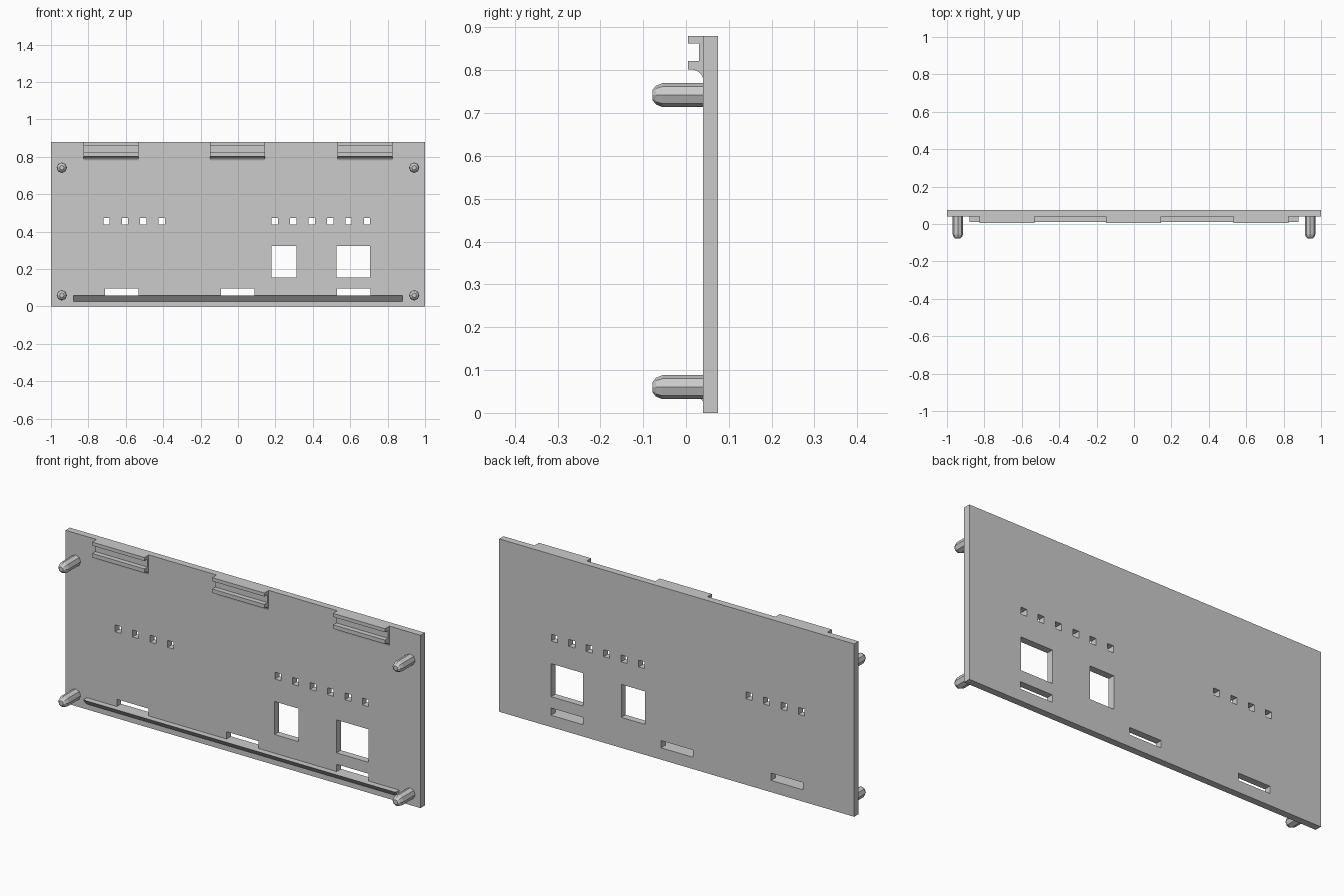
import bpy, bmesh, math
from mathutils import Matrix, Vector

if "Cube" in bpy.data.objects:
    bpy.data.objects.remove(bpy.data.objects["Cube"], do_unlink=True)

grey = bpy.data.materials.new("light_grey_plastic")
grey.use_nodes = True
grey.diffuse_color = (0.6, 0.6, 0.6, 1)
grey.node_tree.nodes["Principled BSDF"].inputs["Base Color"].default_value = (0.6, 0.6, 0.6, 1)


def finish(name, bm):
    bmesh.ops.recalc_face_normals(bm, faces=bm.faces)
    mesh = bpy.data.meshes.new(name)
    bm.to_mesh(mesh)
    bm.free()
    mesh.materials.append(grey)
    obj = bpy.data.objects.new(name, mesh)
    bpy.context.collection.objects.link(obj)
    return obj


def add_box(bm, x0, x1, y0, y1, z0, z1):
    centre = Vector((x0 + x1, y0 + y1, z0 + z1)) / 2
    size = Matrix.Diagonal((x1 - x0, y1 - y0, z1 - z0, 1))
    bmesh.ops.create_cube(bm, size=1, matrix=Matrix.Translation(centre) @ size)


def extrude_profile(name, profile, x0, x1):
    """Extrude a (y, z) outline along x."""
    bm = bmesh.new()
    face = bm.faces.new([bm.verts.new((x0, y, z)) for y, z in profile])
    moved = bmesh.ops.extrude_face_region(bm, geom=[face])["geom"]
    bmesh.ops.translate(bm, vec=(x1 - x0, 0, 0),
                        verts=[v for v in moved if isinstance(v, bmesh.types.BMVert)])
    return finish(name, bm)


FRONT, BACK, HEIGHT = 0.04, 0.075, 0.88

# Panel
bm = bmesh.new()
add_box(bm, -1, 1, FRONT, BACK, 0, HEIGHT)
panel = finish("panel", bm)

# Openings: small lamp holes, two windows, three latch slots
openings = [(0.178, 0.312, 0.155, 0.323), (0.527, 0.707, 0.155, 0.323)]
openings += [(x - 0.09, x + 0.09, 0.06, 0.097) for x in (-0.621, -0.002, 0.618)]
lamp_x = [-0.703 + 0.0985 * i for i in range(4)] + [0.197 + 0.0985 * i for i in range(6)]
openings += [(x - 0.017, x + 0.017, 0.438, 0.473) for x in lamp_x]
bm = bmesh.new()
for x0, x1, z0, z1 in openings:
    add_box(bm, x0, x1, FRONT - 0.1, BACK + 0.1, z0, z1)
cutter = finish("opening_cutter", bm)
cutter.hide_render = True
cut = panel.modifiers.new("openings", "BOOLEAN")
cut.operation = "DIFFERENCE"
cut.solver = "EXACT"
cut.object = cutter
bpy.context.view_layer.objects.active = panel
bpy.ops.object.modifier_apply(modifier=cut.name)
bpy.data.objects.remove(cutter, do_unlink=True)

# Wedge-shaped bottom rail
extrude_profile("bottom_rail", [(FRONT, 0.027), (FRONT, 0.06), (0.01, 0.06)], -0.88, 0.88)

# Grooved top clips with a fillet underneath
clip = [(FRONT, HEIGHT), (0.005, HEIGHT), (0.005, 0.862), (0.03, 0.862),
        (0.03, 0.822), (0.005, 0.822), (0.005, 0.802)]
for i in range(7):
    a = math.radians(90 - 15 * i)
    clip.append((0.01 + 0.03 * math.cos(a), 0.777 + 0.025 * math.sin(a)))
for side, x in (("right", -0.678), ("middle", -0.002), ("left", 0.678)):
    extrude_profile(f"top_clip_{side}", clip, x - 0.147, x + 0.147)

# Round-nosed eight-sided corner pegs
SIDES = 8
rings = [(FRONT, 0.028), (-0.055, 0.028), (-0.07, 0.022), (-0.078, 0.012)]
for side, x in (("right", -0.942), ("left", 0.942)):
    for level, z in (("lower", 0.06), ("upper", 0.742)):
        bm = bmesh.new()
        loops = []
        for y, r in rings:
            angles = [math.tau * k / SIDES for k in range(SIDES)]
            loops.append([bm.verts.new((x + r * math.cos(a), y, z + r * math.sin(a)))
                          for a in angles])
        for low, high in zip(loops, loops[1:]):
            for k in range(SIDES):
                n = (k + 1) % SIDES
                bm.faces.new((low[k], low[n], high[n], high[k]))
        bm.faces.new(loops[0])
        bm.faces.new(loops[-1])
        finish(f"{level}_peg_{side}", bm)
